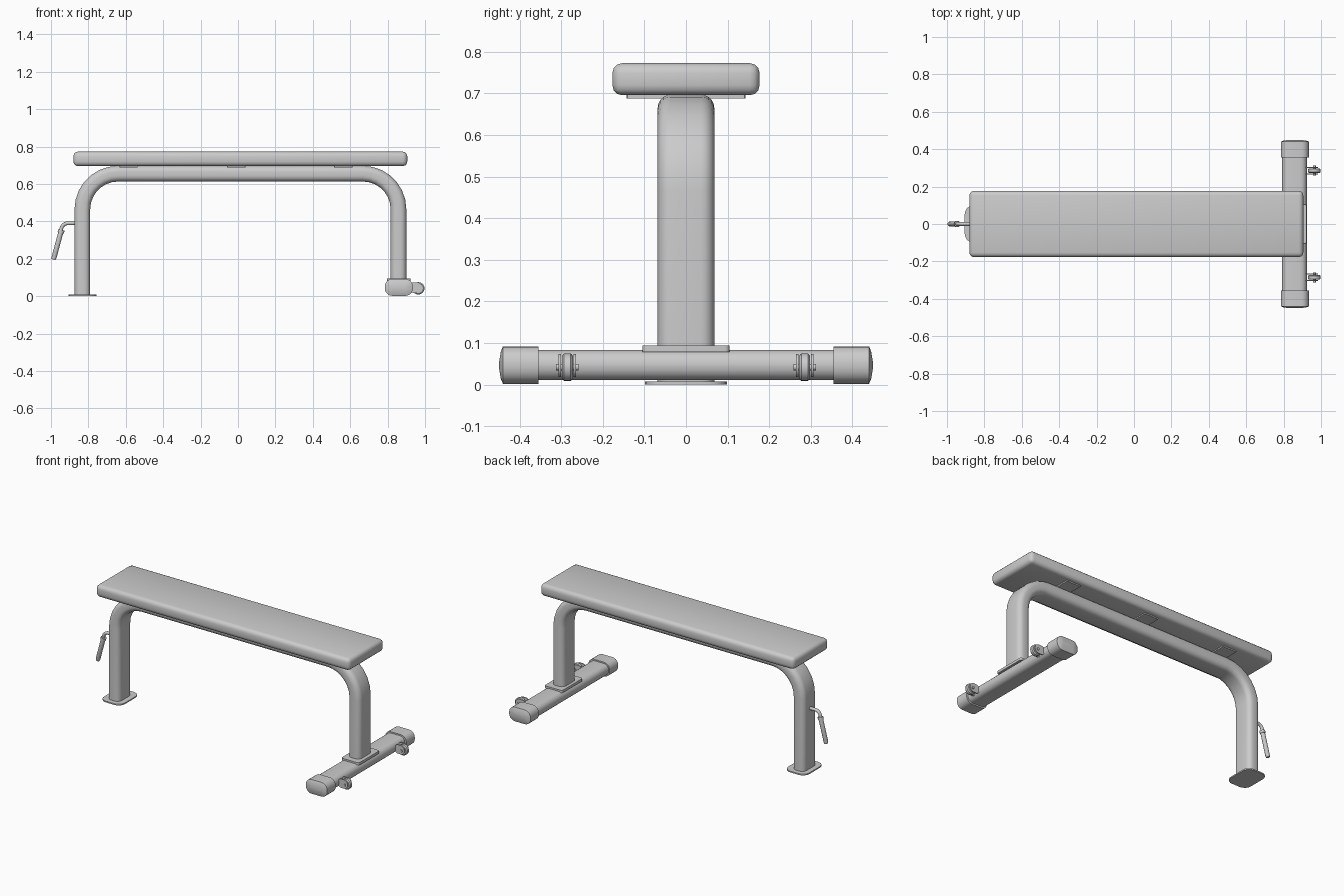
import bpy, bmesh
from math import sin, cos, pi, radians
from mathutils import Vector

if "Cube" in bpy.data.objects:
    bpy.data.objects.remove(bpy.data.objects["Cube"])

X, Y, Z = Vector((1, 0, 0)), Vector((0, 1, 0)), Vector((0, 0, 1))

grey = bpy.data.materials.new("light_grey")
grey.use_nodes = True
colour = (0.6, 0.6, 0.6, 1)
grey.diffuse_color = colour
grey.node_tree.nodes["Principled BSDF"].inputs["Base Color"].default_value = colour


def finish(name, bm, angle=35):
    bmesh.ops.recalc_face_normals(bm, faces=bm.faces)
    mesh = bpy.data.meshes.new(name)
    bm.to_mesh(mesh)
    bm.free()
    mesh.materials.append(grey)
    obj = bpy.data.objects.new(name, mesh)
    bpy.context.collection.objects.link(obj)
    bpy.ops.object.select_all(action="DESELECT")
    obj.select_set(True)
    bpy.context.view_layer.objects.active = obj
    bpy.ops.object.shade_smooth_by_angle(angle=radians(angle))
    return obj


def rounded(w, h, r, n=5):
    """Rounded rectangle outline, w by h, corner radius r."""
    pts = []
    for k, (sx, sy) in enumerate([(1, 1), (-1, 1), (-1, -1), (1, -1)]):
        for i in range(n + 1):
            a = (k + i / n) * pi / 2
            pts.append((sx * (w / 2 - r) + r * cos(a), sy * (h / 2 - r) + r * sin(a)))
    return pts


def sweep(name, path, side, w, h, r, insets=None, n=5):
    """Sweep a rounded section (w along side) down a path; insets shrink it per point."""
    bm = bmesh.new()
    path = [Vector(p) for p in path]
    rings = []
    for i, p in enumerate(path):
        tangent = (path[min(i + 1, len(path) - 1)] - path[max(i - 1, 0)]).normalized()
        normal = tangent.cross(side)
        d = insets[i] if insets else 0
        outline = rounded(w - 2 * d, h - 2 * d, max(r - d, 0.001), n)
        rings.append([bm.verts.new(p + side * a + normal * b) for a, b in outline])
    for lo, hi in zip(rings, rings[1:]):
        for j in range(len(lo)):
            k = (j + 1) % len(lo)
            bm.faces.new((lo[j], lo[k], hi[k], hi[j]))
    bm.faces.new(rings[0])
    bm.faces.new(rings[-1])
    bmesh.ops.remove_doubles(bm, verts=bm.verts, dist=0.00001)
    return finish(name, bm)


def arc(cx, cz, r, start, end, n):
    """Points of an arc in the side plane, angles in degrees."""
    angles = [radians(start + (end - start) * i / n) for i in range(n + 1)]
    return [(cx + r * cos(a), 0, cz + r * sin(a)) for a in angles]


# Padded seat
bm = bmesh.new()
bmesh.ops.create_cube(bm, size=1)
for v in bm.verts:
    v.co = Vector((0.0125 + v.co.x * 1.785, v.co.y * 0.354, 0.734 + v.co.z * 0.077))
bmesh.ops.bevel(bm, geom=bm.edges[:], offset=0.024, segments=3, profile=0.5, affect="EDGES")
finish("seat_pad", bm, 50)

# Mounting plates beneath the seat
for name, x in (("left", 0.563), ("middle", -0.01), ("right", -0.585)):
    sweep("seat_plate_" + name, [(x, 0, 0.688), (x, 0, 0.698)], Y, 0.286, 0.098, 0.002, n=1)

# Bent frame tube: leg, beam, leg
path = [(-0.832, 0, 0.004)] + arc(-0.642, 0.465, 0.19, 180, 90, 7)
path += arc(0.668, 0.465, 0.19, 90, 0, 7) + [(0.858, 0, 0.085)]
sweep("frame_tube", path, Y, 0.136, 0.084, 0.032)

# Foot plate on the plain leg
sweep("foot_plate", [(-0.831, 0, 0), (-0.831, 0, 0.008)], Y, 0.196, 0.148, 0.045)

# Cross base with its weld plate and end caps
sweep("cross_base", [(0.858, -0.4, 0.047), (0.858, 0.4, 0.047)], X, 0.132, 0.073, 0.034)
sweep("weld_plate", [(0.86, 0, 0.078), (0.86, 0, 0.094)], Y, 0.21, 0.125, 0.012)
for label, s in (("left", 1), ("right", -1)):
    ends = [(0.86, s * y, 0.047) for y in (0.355, 0.44, 0.445, 0.449)]
    sweep("end_cap_" + label, ends, X, 0.15, 0.09, 0.04, [0, 0, 0.012, 0.036])

# Transport wheels, brackets and axles
for label, s in (("left", 1), ("right", -1)):
    y = s * 0.285
    wheel = [(0.964, y + d, 0.042) for d in (-0.013, -0.008, 0.008, 0.013)]
    sweep("wheel_" + label, wheel, X, 0.066, 0.066, 0.033, [0.006, 0, 0, 0.006], n=6)
    sweep("axle_" + label, [(0.964, y - 0.027, 0.042), (0.964, y + 0.027, 0.042)],
          X, 0.016, 0.016, 0.008, n=3)
    for part, d in (("inner", -s), ("outer", s)):
        yb = y + d * 0.018
        sweep(f"bracket_{part}_{label}", [(0.949, yb - 0.003, 0.046), (0.949, yb + 0.003, 0.046)],
              X, 0.07, 0.056, 0.025)

# Lifting handle: bent rod, collar and grip
rod = [(-0.86, 0, 0.39)] + arc(-0.91, 0.355, 0.035, 90, 165, 5) + [(-0.95, 0, 0.34)]
sweep("handle_rod", rod, Y, 0.02, 0.02, 0.01, n=3)
sweep("handle_collar", [(-0.944, 0, 0.354), (-0.948, 0, 0.339)], Y, 0.034, 0.034, 0.017, n=3)
sweep("handle_grip", [(-0.946, 0, 0.347), (-0.984, 0, 0.205), (-0.986, 0, 0.196)],
      Y, 0.027, 0.027, 0.0135, [0, 0, 0.003], n=3)
